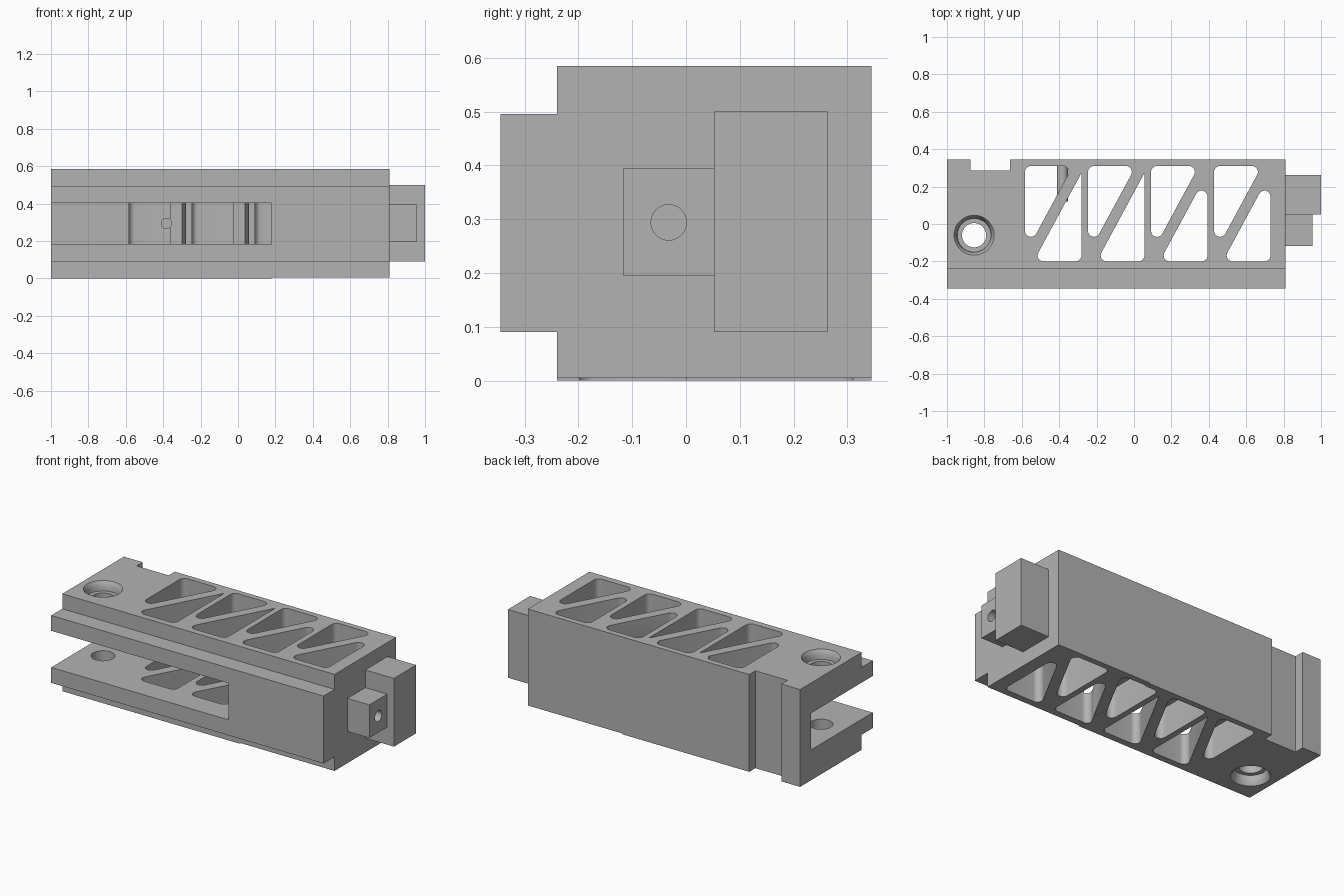
import bpy, bmesh, math
from mathutils import Vector

cube = bpy.data.objects.get("Cube")
if cube:
    bpy.data.objects.remove(cube, do_unlink=True)

GREY = bpy.data.materials.new("plain grey")
GREY.use_nodes = True
GREY.diffuse_color = (0.45, 0.45, 0.45, 1)
GREY.node_tree.nodes["Principled BSDF"].inputs["Base Color"].default_value = (0.45, 0.45, 0.45, 1)


def finish(name, bm):
    bmesh.ops.recalc_face_normals(bm, faces=bm.faces)
    mesh = bpy.data.meshes.new(name)
    bm.to_mesh(mesh)
    bm.free()
    mesh.materials.append(GREY)
    ob = bpy.data.objects.new(name, mesh)
    bpy.context.collection.objects.link(ob)
    return ob


def extrude(name, points, direction):
    """Extrude a closed 3D outline along a direction."""
    bm = bmesh.new()
    face = bm.faces.new([bm.verts.new(p) for p in points])
    geom = bmesh.ops.extrude_face_region(bm, geom=[face])["geom"]
    verts = [v for v in geom if isinstance(v, bmesh.types.BMVert)]
    bmesh.ops.translate(bm, verts=verts, vec=direction)
    return finish(name, bm)


def box(name, x, y, z):
    pts = [(x[0], y[0], z[0]), (x[1], y[0], z[0]), (x[1], y[1], z[0]), (x[0], y[1], z[0])]
    return extrude(name, pts, (0, 0, z[1] - z[0]))


def lathe(name, origin, axis, profile, seg=48):
    """Solid of revolution from (radius, distance along axis) pairs."""
    bm = bmesh.new()
    rot = Vector((0, 0, 1)).rotation_difference(Vector(axis))
    rings = []
    for r, d in profile:
        ring = []
        for i in range(seg):
            a = math.tau * i / seg
            p = rot @ Vector((r * math.cos(a), r * math.sin(a), d))
            ring.append(bm.verts.new(p + Vector(origin)))
        rings.append(ring)
    for lo, hi in zip(rings, rings[1:]):
        for i in range(seg):
            j = (i + 1) % seg
            bm.faces.new((lo[i], lo[j], hi[j], hi[i]))
    bm.faces.new(rings[0])
    bm.faces.new(rings[-1])
    return finish(name, bm)


def rounded(corners, radii, seg=8):
    """Round each corner of a 2D polygon with its own radius."""
    out = []
    n = len(corners)
    for i, r in enumerate(radii):
        p = Vector(corners[i])
        u = (Vector(corners[i - 1]) - p).normalized()
        v = (Vector(corners[(i + 1) % n]) - p).normalized()
        if r == 0:
            out.append(p)
            continue
        half = u.angle(v) / 2
        centre = p + (u + v).normalized() * (r / math.sin(half))
        a = p + u * (r / math.tan(half)) - centre
        b = p + v * (r / math.tan(half)) - centre
        sweep = math.pi - 2 * half
        for k in range(seg + 1):
            t = k / seg
            out.append(centre + (a * math.sin((1 - t) * sweep) + b * math.sin(t * sweep)) / math.sin(sweep))
    return out


def cut(target, cutter):
    cutter.hide_render = True
    mod = target.modifiers.new("cut", 'BOOLEAN')
    mod.operation = 'DIFFERENCE'
    mod.solver = 'EXACT'
    mod.object = cutter
    bpy.context.view_layer.objects.active = target
    bpy.ops.object.modifier_apply(modifier=mod.name)
    bpy.data.objects.remove(cutter, do_unlink=True)


# Main block: stepped section along x
H = 0.585
section = [(-0.345, 0.09), (-0.24, 0.09), (-0.24, 0), (0.345, 0),
           (0.345, H), (-0.24, H), (-0.24, 0.495), (-0.345, 0.495)]
body = extrude("main_body", [(-1, y, z) for y, z in section], (1.81, 0, 0))

# Side slot, back notch and slightly raised underside
cut(body, box("slot_cutter", (-1.1, 0.18), (-0.5, 0.24), (0.183, 0.403)))
cut(body, box("notch_cutter", (-0.875, -0.662), (0.287, 0.5), (-0.1, 0.7)))
cut(body, box("underside_cutter", (0.18, 0.9), (-0.3, 0.4), (-0.05, 0.005)))

# Truss of paired triangular windows
R = 0.032
for i in range(4):
    dx = 0.337 * i
    tip = 0 if i < 2 else R
    upper = rounded([(-0.583, 0.31), (-0.583, -0.163), (-0.327, 0.31)], [R, R, R])
    lower = rounded([(-0.281, -0.2), (-0.281, 0.273), (-0.537, -0.2)], [R, tip, R])
    for outline in (upper, lower):
        pts = [(p.x + dx, p.y, -0.1) for p in outline]
        cut(body, extrude("window_cutter", pts, (0, 0, 0.8)))

# Mounting hole with flared recesses on both faces
recess = [(0.065, -0.1 + H / 2), (0.065, H - 0.055), (0.09, H - 0.055), (0.092, H - 0.035),
          (0.097, H - 0.015), (0.107, H), (0.107, H + 0.05)]
profile = [(r, H - d) for r, d in reversed(recess[1:])] + recess[1:]
cut(body, lathe("hole_cutter", (-0.855, -0.06, 0), (0, 0, 1), profile))

# Pin inside the slot
pin = lathe("slot_pin", (-0.383, 0, 0.294), (0, 1, 0), [(0.03, 0.12), (0.03, 0.325)], 32)

# End blocks
large_block = box("large_end_block", (0.8, 1.0), (0.052, 0.263), (0.09, 0.5))
small_block = box("small_end_block", (0.8, 0.955), (-0.117, 0.053), (0.195, 0.394))
cut(small_block, lathe("bore_cutter", (0, -0.032, 0.294), (1, 0, 0), [(0.033, 0.82), (0.033, 1.0)], 32))

# Smooth curved walls, keep edges crisp
for ob in (body, pin, large_block, small_block):
    bpy.ops.object.select_all(action='DESELECT')
    ob.select_set(True)
    bpy.context.view_layer.objects.active = ob
    bpy.ops.object.shade_smooth_by_angle(angle=math.radians(30))
